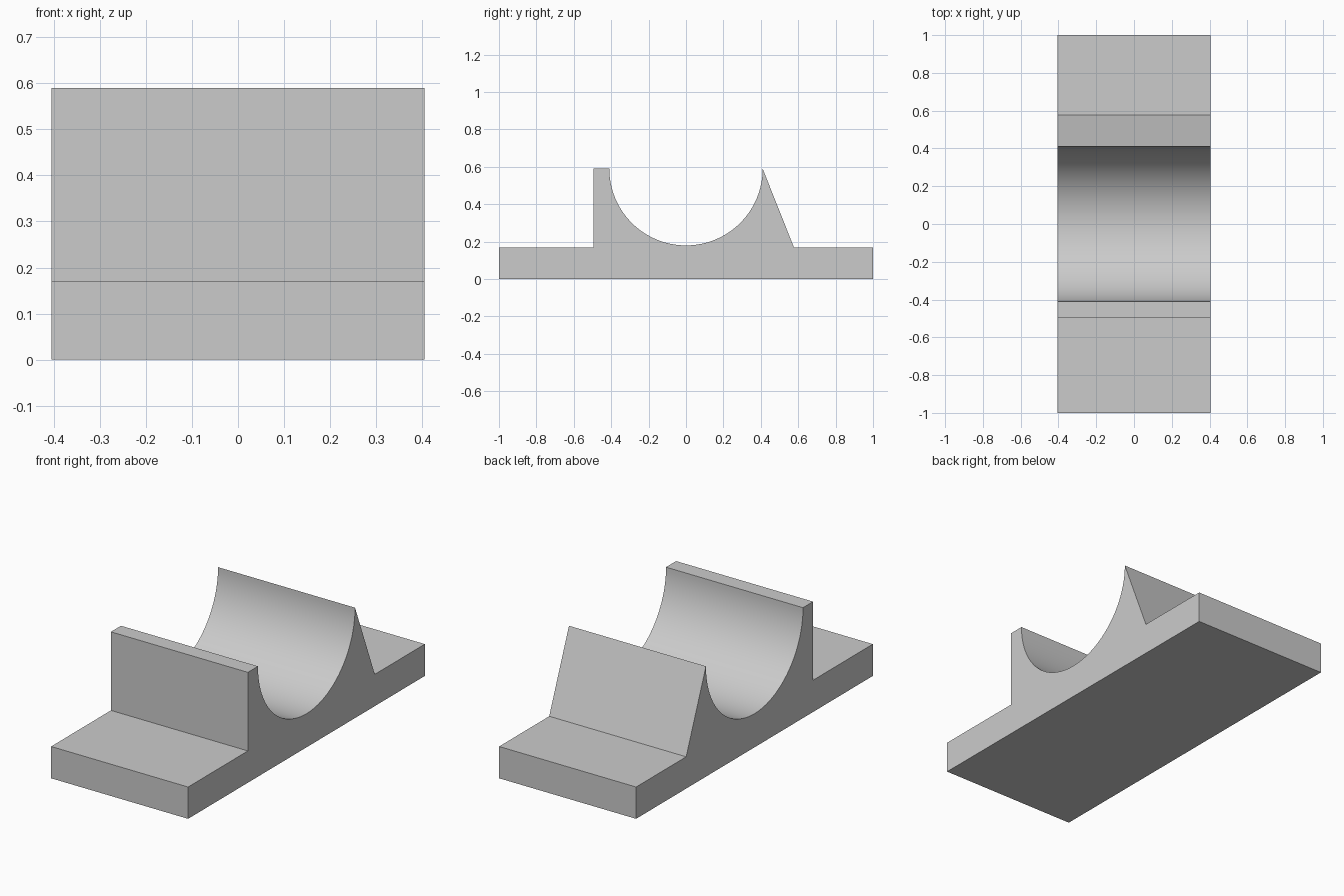
import bpy, bmesh, math

if "Cube" in bpy.data.objects:
    bpy.data.objects.remove(bpy.data.objects["Cube"])

HALF_WIDTH = 0.405
BASE_TOP = 0.17
RADIUS = 0.41
TOP = 0.59
SEGMENTS = 64

# Side outline (y, z): flat base, sloped back wall, round trough, upright front wall
outline = [(-1, 0), (1, 0), (1, BASE_TOP), (0.577, BASE_TOP)]
for i in range(SEGMENTS + 1):
    a = -math.pi * i / SEGMENTS
    outline.append((RADIUS * math.cos(a), TOP + RADIUS * math.sin(a)))
outline += [(-0.495, TOP), (-0.495, BASE_TOP), (-1, BASE_TOP)]

# Extrude the outline across the width
bm = bmesh.new()
face = bm.faces.new([bm.verts.new((-HALF_WIDTH, y, z)) for y, z in outline])
result = bmesh.ops.extrude_face_region(bm, geom=[face], use_keep_orig=True)
moved = [g for g in result["geom"] if isinstance(g, bmesh.types.BMVert)]
bmesh.ops.translate(bm, verts=moved, vec=(2 * HALF_WIDTH, 0, 0))
bmesh.ops.recalc_face_normals(bm, faces=bm.faces)

mesh = bpy.data.meshes.new("cradle_block")
bm.to_mesh(mesh)
bm.free()
block = bpy.data.objects.new("cradle_block", mesh)
bpy.context.collection.objects.link(block)

# Smooth trough, sharp edges elsewhere
bpy.context.view_layer.objects.active = block
block.select_set(True)
bpy.ops.object.shade_smooth_by_angle(angle=math.radians(20))
